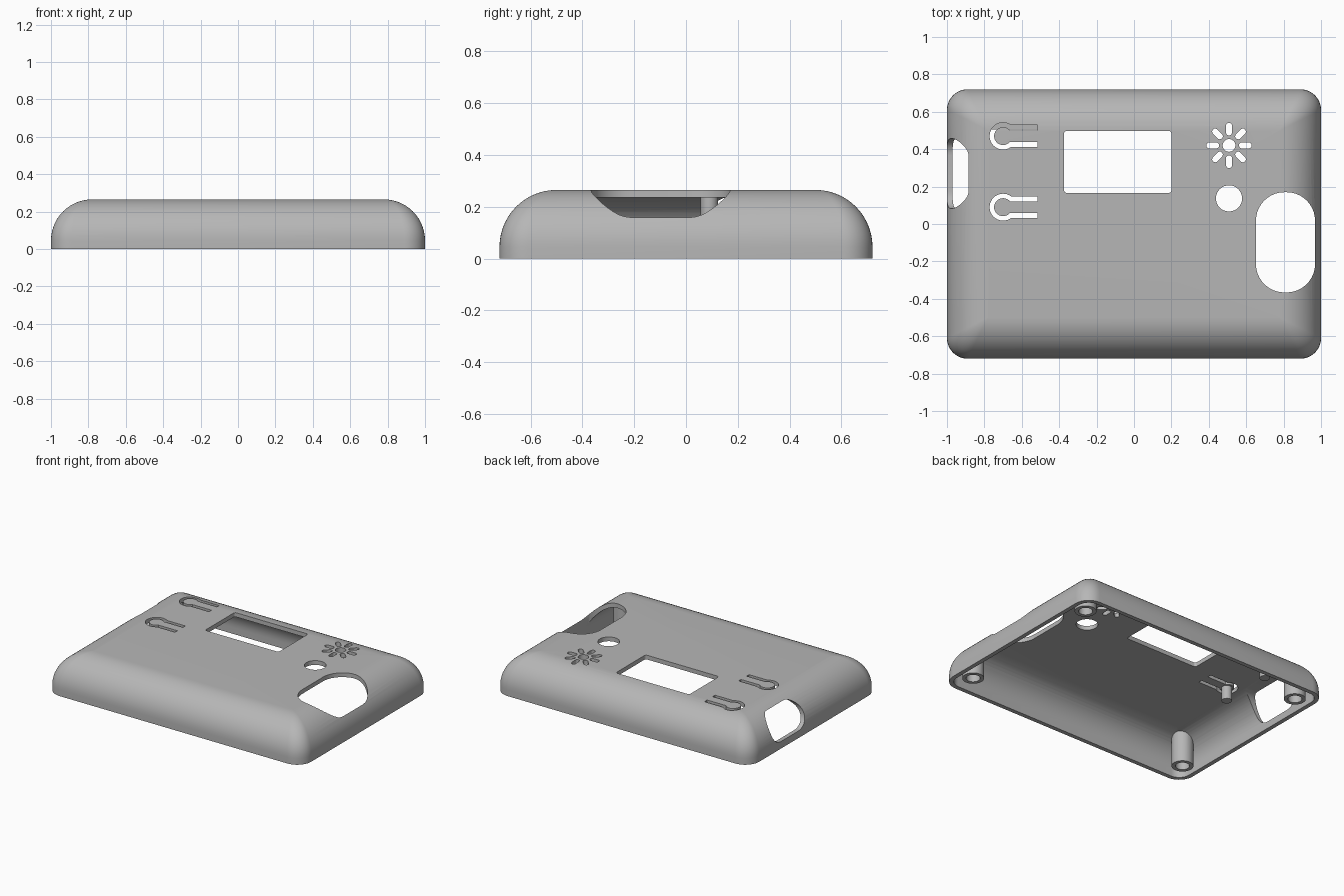
import bpy, bmesh
from math import sin, cos, pi, asin

if "Cube" in bpy.data.objects:
    bpy.data.objects.remove(bpy.data.objects["Cube"], do_unlink=True)

grey = bpy.data.materials.new("light_grey_plastic")
grey.use_nodes = True
grey.diffuse_color = (0.47, 0.47, 0.47, 1)
grey.node_tree.nodes["Principled BSDF"].inputs["Base Color"].default_value = (0.47, 0.47, 0.47, 1)


def arc(cx, cy, r, a, b, n=12):
    return [(cx + r * cos(a + (b - a) * i / n), cy + r * sin(a + (b - a) * i / n)) for i in range(n + 1)]


def circle(cx, cy, r, n=32):
    return arc(cx, cy, r, 0, 2 * pi, n)[:-1]


def rounded_rect(cx, cy, hx, hy, r, n=10):
    pts = []
    for k, (sx, sy) in enumerate([(1, 1), (-1, 1), (-1, -1), (1, -1)]):
        pts += arc(cx + sx * (hx - r), cy + sy * (hy - r), r, k * pi / 2, (k + 1) * pi / 2, n)
    return pts


def loft(bm, rings):
    """Skin a stack of equal-length rings and cap both ends."""
    loops = [[bm.verts.new(p) for p in ring] for ring in rings]
    n = len(loops[0])
    for a, b in zip(loops, loops[1:]):
        for i in range(n):
            bm.faces.new((a[i], a[(i + 1) % n], b[(i + 1) % n], b[i]))
    bm.faces.new(loops[0][::-1])
    bm.faces.new(loops[-1])


def prism(bm, pts, lo, hi):
    loft(bm, [[(x, y, z) for x, y in pts] for z in (lo, hi)])


def make(name, bm):
    bmesh.ops.recalc_face_normals(bm, faces=bm.faces)
    mesh = bpy.data.meshes.new(name)
    bm.to_mesh(mesh)
    bm.free()
    mesh.materials.append(grey)
    ob = bpy.data.objects.new(name, mesh)
    bpy.context.collection.objects.link(ob)
    return ob


def subtract(ob, cutter):
    mod = ob.modifiers.new("cut", 'BOOLEAN')
    mod.operation, mod.solver, mod.object = 'DIFFERENCE', 'EXACT', cutter
    bpy.context.view_layer.update()
    bpy.context.view_layer.objects.active = ob
    bpy.ops.object.modifier_apply(modifier=mod.name)
    bpy.data.objects.remove(cutter, do_unlink=True)


def pillow(name, inset, bottom, steps=14):
    """Rounded box with a large fillet around its top edge."""
    fillet, corner, spring = 0.22 - inset, 0.11 - inset, 0.045
    rings = []
    for i in range(-1, steps + 1):
        t = max(i, 0) / steps * pi / 2
        d = inset + fillet * (1 - cos(t))
        z = bottom if i < 0 else spring + fillet * sin(t)
        pts = rounded_rect(0, 0, 1 - d, 0.72 - d, max(corner * cos(t), 0.002))
        rings.append([(x, y, z) for x, y in pts])
    bm = bmesh.new()
    loft(bm, rings)
    return make(name, bm)


def keyhole(cx, cy, end):
    """C-shaped slot that frees a round flexible button."""
    ro, ho, ri, hi = 0.072, 0.058, 0.048, 0.031
    a, b = asin(ho / ro), asin(hi / ri)
    return ([(end, cy + ho)] + arc(cx, cy, ro, a, 2 * pi - a, 28) + [(end, cy - ho), (end, cy - hi)]
            + arc(cx, cy, ri, 2 * pi - b, b, 28) + [(end, cy + hi)])


posts = [(sx * 0.875, sy * 0.56) for sx in (-1, 1) for sy in (-1, 1)]
buttons = [(-0.70, 0.09), (-0.70, 0.47)]

case = pillow("case_top_shell", 0, 0)
cavity = pillow("cavity", 0.03, -0.05)

# Screw posts, button pins and slot backing stay solid inside the cavity
bm = bmesh.new()
for x, y in posts:
    prism(bm, circle(x, y, 0.07), 0.01, 0.3)
for x, y in buttons:
    prism(bm, circle(x, y, 0.034, 20), 0.14, 0.25)
prism(bm, rounded_rect(-0.645, 0.533, 0.145, 0.027, 0.005, 2), 0.205, 0.25)
subtract(cavity, make("solid_parts", bm))
subtract(case, cavity)

# Openings through the top face
bm = bmesh.new()
low, high = 0.225, 0.4
for x, y in buttons:
    prism(bm, keyhole(x, y, -0.515), low, high)
prism(bm, rounded_rect(-0.087, 0.332, 0.287, 0.166, 0.015, 4), 0.2, high)
prism(bm, rounded_rect(0.81, -0.098, 0.158, 0.268, 0.152), 0.05, high)
prism(bm, circle(0.508, 0.137, 0.07), 0.2, high)

# Flower-shaped sound holes
fx, fy, w = 0.508, 0.42, 0.016
prism(bm, circle(fx, fy, 0.034), 0.2, high)
for k in range(8):
    a = k * pi / 4
    petal = arc(0.105, 0, w, -pi / 2, pi / 2, 8) + arc(0.069, 0, w, pi / 2, 3 * pi / 2, 8)
    prism(bm, [(fx + x * cos(a) - y * sin(a), fy + x * sin(a) + y * cos(a)) for x, y in petal], 0.2, high)

# Screw holes in the posts
for x, y in posts:
    prism(bm, circle(x, y, 0.045), -0.05, 0.17)

# Cable opening through the side wall
side = rounded_rect(0.27, 0.144, 0.187, 0.094, 0.09)
loft(bm, [[(x, y, z) for y, z in side] for x in (-1.2, -0.8)])
subtract(case, make("openings", bm))

bpy.ops.object.select_all(action='DESELECT')
case.select_set(True)
bpy.context.view_layer.objects.active = case
bpy.ops.object.shade_smooth_by_angle(angle=pi / 6)
